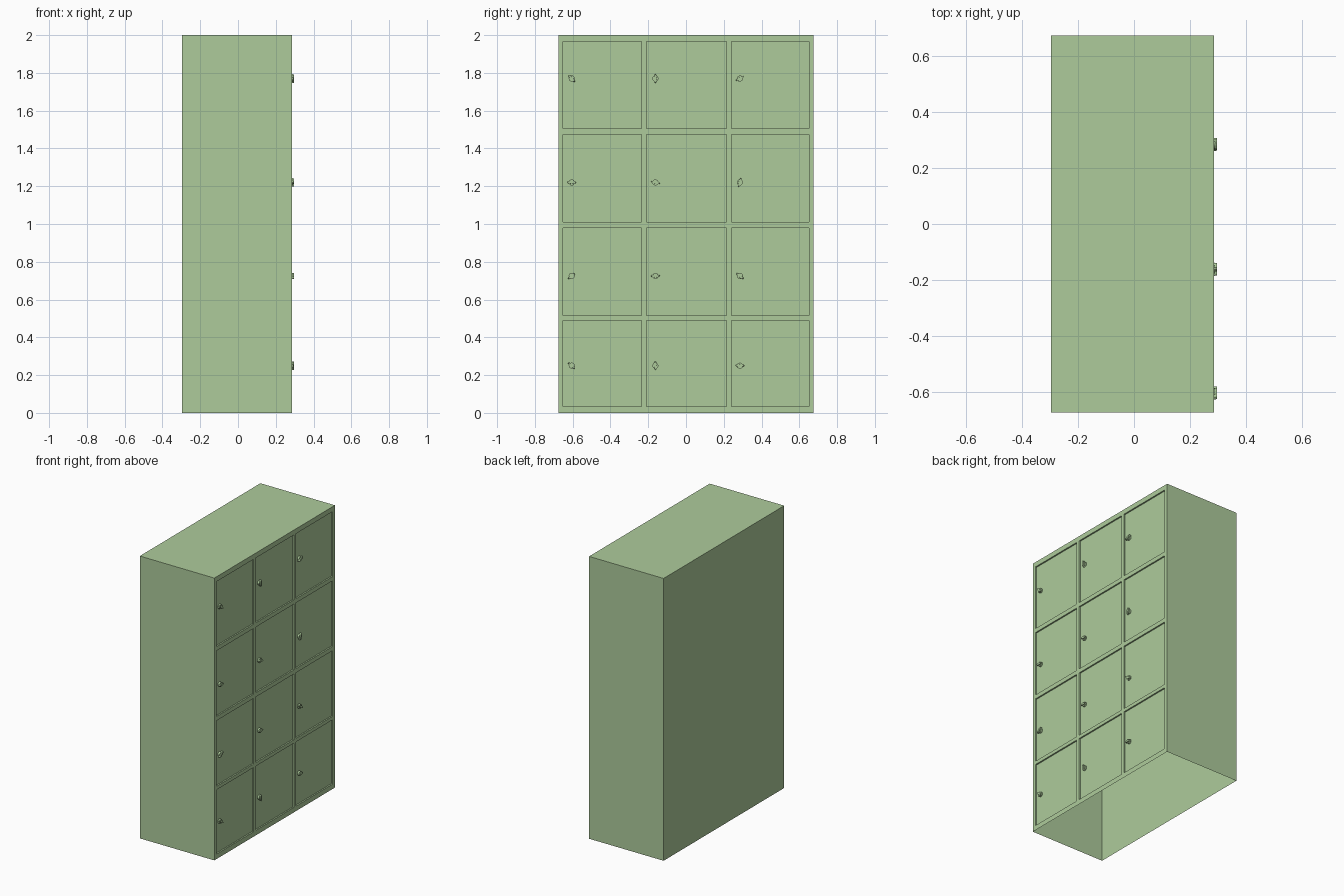
import bpy, bmesh, math
from mathutils import Matrix

if "Cube" in bpy.data.objects:
    bpy.data.objects.remove(bpy.data.objects["Cube"])

XB, XF, W, H = -0.297, 0.287, 0.675, 2.0
RECESS = 0.01
COLS = [(-0.65, -0.235), (-0.21, 0.215), (0.24, 0.65)]
ROWS = [(0.035, 0.49), (0.515, 0.98), (1.01, 1.475), (1.505, 1.965)]
KNOB_Y = [-0.605, -0.162, 0.285]
KNOB_Z = [0.25, 0.725, 1.22, 1.77]
ANGLES = [[-40, 95, 0], [40, 0, -38], [0, -10, 75], [-45, 90, 30]]

paint = bpy.data.materials.new("locker_green")
paint.diffuse_color = (0.42, 0.60, 0.33, 1)
paint.use_nodes = True
paint.node_tree.nodes["Principled BSDF"].inputs["Base Color"].default_value = paint.diffuse_color


def finish(bm, name):
    me = bpy.data.meshes.new(name)
    bm.to_mesh(me)
    bm.free()
    me.materials.append(paint)
    ob = bpy.data.objects.new(name, me)
    bpy.context.collection.objects.link(ob)
    return ob


def quad(bm, *pts):
    return bm.faces.new([bm.verts.new(p) for p in pts])


# Cabinet shell: thin sheet, open underneath
bm = bmesh.new()
quad(bm, (XB, -W, 0), (XF, -W, 0), (XF, -W, H), (XB, -W, H))
quad(bm, (XF, W, 0), (XB, W, 0), (XB, W, H), (XF, W, H))
quad(bm, (XB, W, 0), (XB, -W, 0), (XB, -W, H), (XB, W, H))
quad(bm, (XB, -W, H), (XF, -W, H), (XF, W, H), (XB, W, H))

# Front frame: grid of cells, leaving out the door openings
ys = [-W] + [v for c in COLS for v in c] + [W]
zs = [0] + [v for r in ROWS for v in r] + [H]
for i in range(len(ys) - 1):
    for j in range(len(zs) - 1):
        a, b, c, d = ys[i], ys[i + 1], zs[j], zs[j + 1]
        if i % 2 and j % 2:
            # Reveal around each opening
            loop = [(a, c), (b, c), (b, d), (a, d)]
            for k in range(4):
                p, q = loop[k], loop[(k + 1) % 4]
                quad(bm, (XF, *p), (XF, *q), (XF - RECESS, *q), (XF - RECESS, *p))
        else:
            quad(bm, (XF, a, c), (XF, b, c), (XF, b, d), (XF, a, d))
bmesh.ops.remove_doubles(bm, verts=bm.verts, dist=1e-5)
finish(bm, "cabinet_body")


# Turn knob: round base with an oval grip across it
def prism(bm, ry, rz, x0, x1, n, top=1.0):
    rings = []
    for x, s in ((x0, 1), (x1, top)):
        rings.append([bm.verts.new((x, s * ry * math.cos(t * math.tau / n),
                                    s * rz * math.sin(t * math.tau / n))) for t in range(n)])
    for k in range(n):
        m = (k + 1) % n
        bm.faces.new((rings[0][k], rings[0][m], rings[1][m], rings[1][k]))
    bm.faces.new(rings[1])


for r, (z0, z1) in enumerate(ROWS):
    for c, (y0, y1) in enumerate(COLS):
        # Door panel
        bm = bmesh.new()
        x = XF - RECESS
        quad(bm, (x, y0, z0), (x, y1, z0), (x, y1, z1), (x, y0, z1))
        finish(bm, f"door_{r + 1}_{c + 1}")
        # Knob
        bm = bmesh.new()
        prism(bm, 0.016, 0.016, 0, 0.013, 16)
        prism(bm, 0.024, 0.008, 0.006, 0.02, 12, 0.92)
        bm.transform(Matrix.Rotation(math.radians(ANGLES[r][c]), 4, 'X'))
        knob = finish(bm, f"knob_{r + 1}_{c + 1}")
        knob.location = (x, KNOB_Y[c], KNOB_Z[r])
